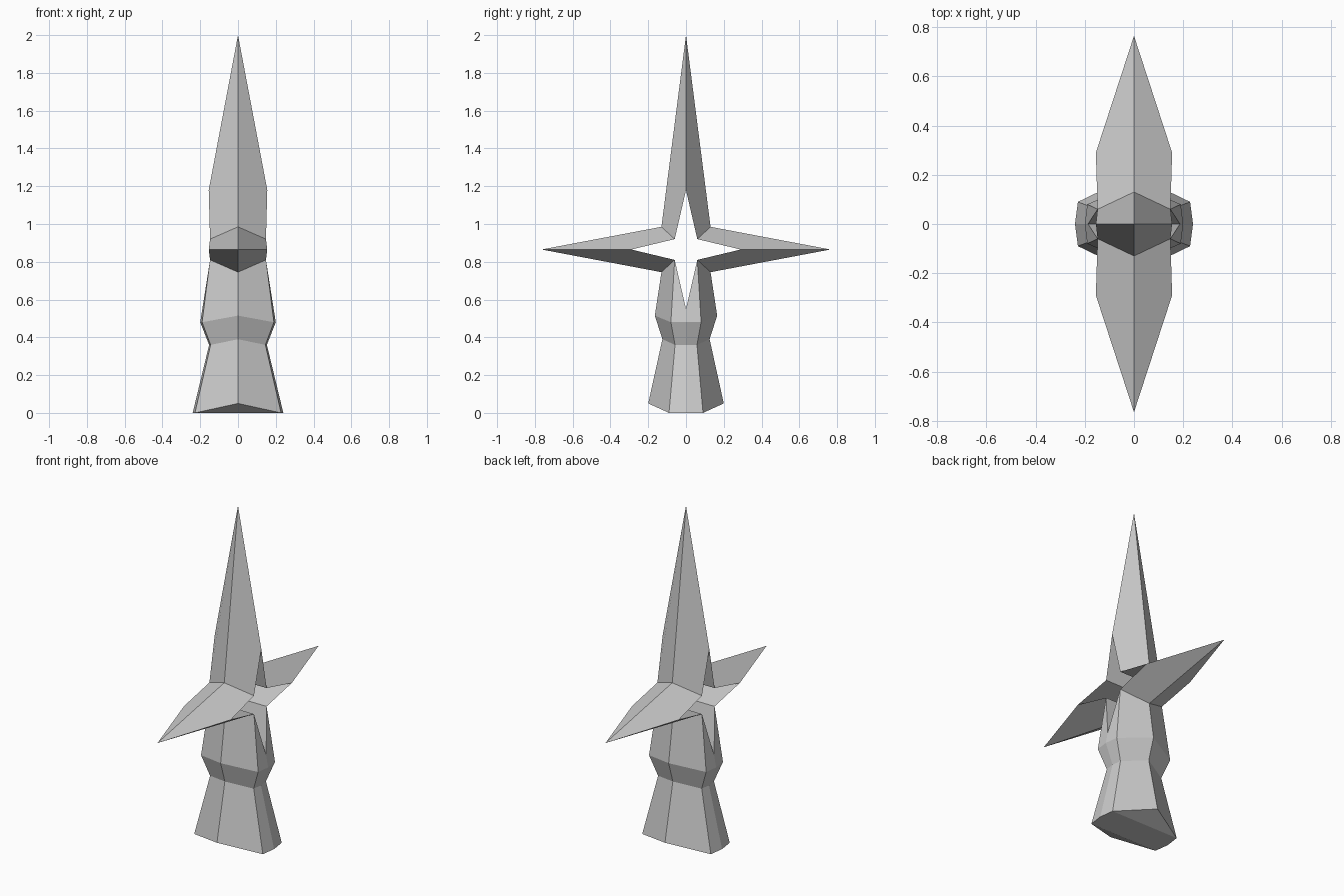
import bpy
import bmesh
from mathutils import Vector

cube = bpy.data.objects.get("Cube")
if cube:
    bpy.data.objects.remove(cube, do_unlink=True)

stone = bpy.data.materials.new("grey stone")
stone.use_nodes = True
stone.diffuse_color = (0.6, 0.6, 0.6, 1)
stone.node_tree.nodes["Principled BSDF"].inputs["Base Color"].default_value = (0.6, 0.6, 0.6, 1)


def flat(p):
    """The same point moved to the x = 0 plane."""
    return (0, p[1], p[2])


def mirrored_object(name, faces):
    """Mirror the faces of one quarter into all four quarters and weld them."""
    bm = bmesh.new()
    for sx in (1, -1):
        for sy in (1, -1):
            for face in faces:
                pts = [Vector((p[0] * sx, p[1] * sy, p[2])) for p in face]
                bm.faces.new([bm.verts.new(p) for p in pts])
    bmesh.ops.remove_doubles(bm, verts=bm.verts[:], dist=0.0005)
    bmesh.ops.recalc_face_normals(bm, faces=bm.faces[:])
    mesh = bpy.data.meshes.new(name)
    bm.to_mesh(mesh)
    bm.free()
    mesh.materials.append(stone)
    obj = bpy.data.objects.new(name, mesh)
    bpy.context.collection.objects.link(obj)
    return obj


# Star frame: sharp outer ridge on x = 0, raised inner rim around the opening
ridge = [(0, 0, 2), (0, 0.13, 0.985), (0, 0.765, 0.865), (0, 0.13, 0.745)]
rim = [(0.155, 0, 1.18), (0.148, 0.06, 0.92), (0.155, 0.29, 0.865), (0.148, 0.06, 0.81)]
star = []
for i in range(3):
    star.append([ridge[i], rim[i], rim[i + 1], ridge[i + 1]])
    star.append([rim[i], flat(rim[i]), flat(rim[i + 1]), rim[i + 1]])
mirrored_object("star_frame", star)

# Handle: rings given as front ridge, side corner and side middle
rings = [
    [ridge[3], rim[3], (0.187, 0, 0.55)],
    [(0, 0.165, 0.515), (0.19, 0.08, 0.48), (0.2, 0, 0.48)],
    [(0, 0.125, 0.39), (0.145, 0.058, 0.36), (0.153, 0, 0.36)],
    [(0, 0.2, 0.05), (0.228, 0.09, 0), (0.24, 0, 0)],
]
handle = []
for upper, lower in zip(rings, rings[1:]):
    for j in range(2):
        handle.append([upper[j], upper[j + 1], lower[j + 1], lower[j]])

# Lower notch of the opening, then the folded underside
notch = rings[0][2]
handle.append([rim[3], notch, flat(notch), flat(rim[3])])
tip, corner, middle = rings[3]
handle.append([tip, corner, flat(corner)])
handle.append([flat(corner), corner, middle, flat(middle)])
mirrored_object("handle", handle)
